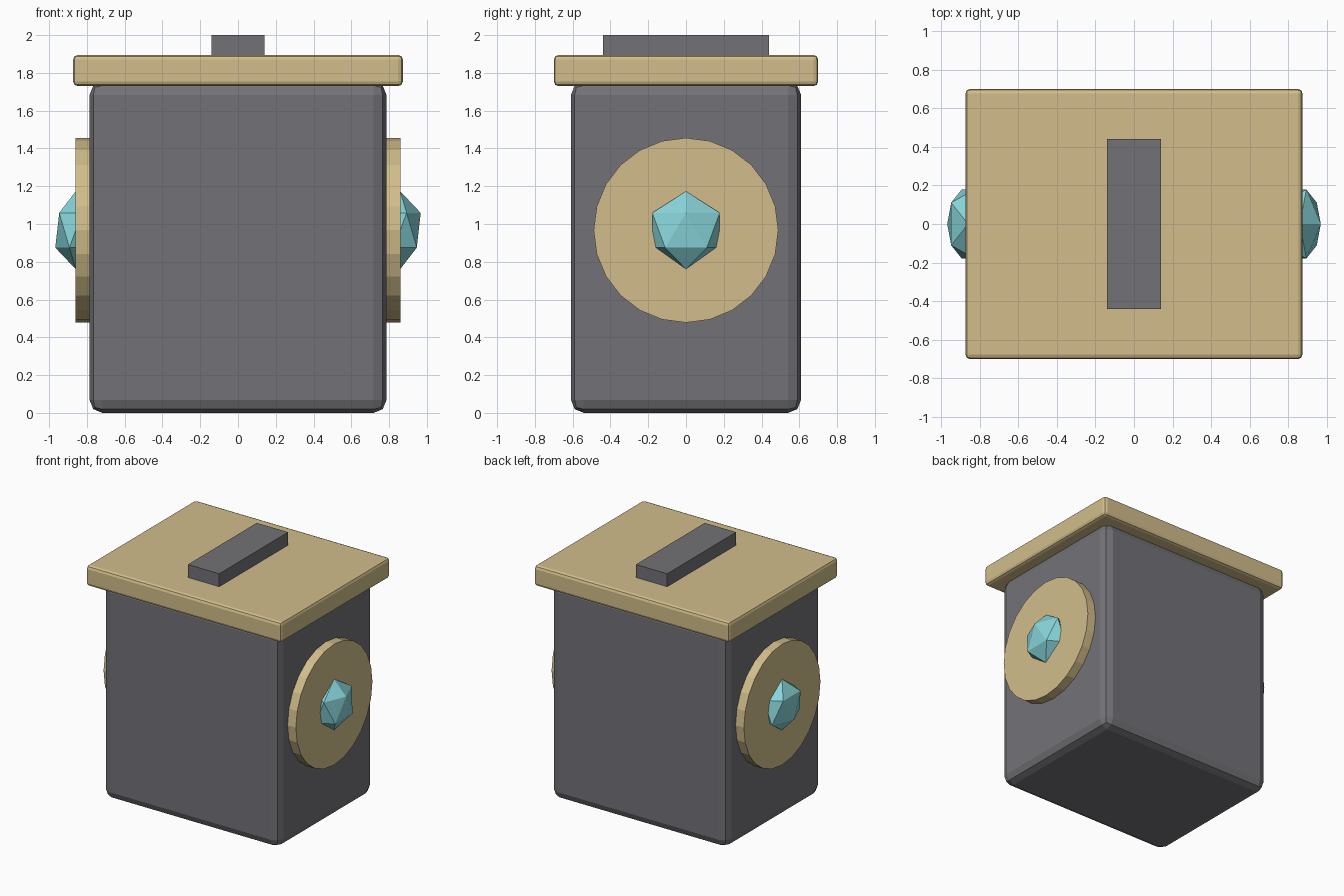
import bpy
import math

if "Cube" in bpy.data.objects:
    bpy.data.objects.remove(bpy.data.objects["Cube"])


def material(name, rgb):
    m = bpy.data.materials.new(name)
    m.diffuse_color = (*rgb, 1.0)
    m.use_nodes = True
    m.node_tree.nodes["Principled BSDF"].inputs["Base Color"].default_value = m.diffuse_color
    return m


STONE = material("dark_grey", (0.171, 0.168, 0.184))
TAN = material("tan", (0.645, 0.515, 0.258))
TEAL = material("pale_teal", (0.245, 0.665, 0.70))


def finish(name, mat):
    ob = bpy.context.object
    ob.name = name
    ob.data.materials.append(mat)
    return ob


def box(name, mat, half_x, half_y, z0, z1, bevel=0.0):
    bpy.ops.mesh.primitive_cube_add(size=2, location=(0, 0, (z0 + z1) / 2))
    ob = finish(name, mat)
    ob.scale = (half_x, half_y, (z1 - z0) / 2)
    bpy.ops.object.transform_apply(location=False, rotation=False, scale=True)
    if bevel:
        mod = ob.modifiers.new("rounded_edges", "BEVEL")
        mod.width = bevel
        mod.segments = 2
    return ob


# Main block, overhanging lid and top bar
box("body", STONE, 0.786, 0.609, 0.0, 1.752, 0.068)
box("lid", TAN, 0.873, 0.70, 1.73, 1.895, 0.025)
box("top_bar", STONE, 0.14, 0.44, 1.85, 2.0)

# Round side plates, each with a flattened faceted gem
HUB_Z = 0.967
for side, label in ((1, "right"), (-1, "left")):
    bpy.ops.mesh.primitive_cylinder_add(
        vertices=24, radius=0.489, depth=0.14,
        location=(side * 0.79, 0, HUB_Z), rotation=(0, math.pi / 2, 0))
    finish(label + "_side_disc", TAN)
    bpy.ops.mesh.primitive_ico_sphere_add(
        subdivisions=1, radius=1, location=(side * 0.859, 0, HUB_Z))
    gem = finish(label + "_gem", TEAL)
    gem.scale = (0.121, 0.21, 0.206)
